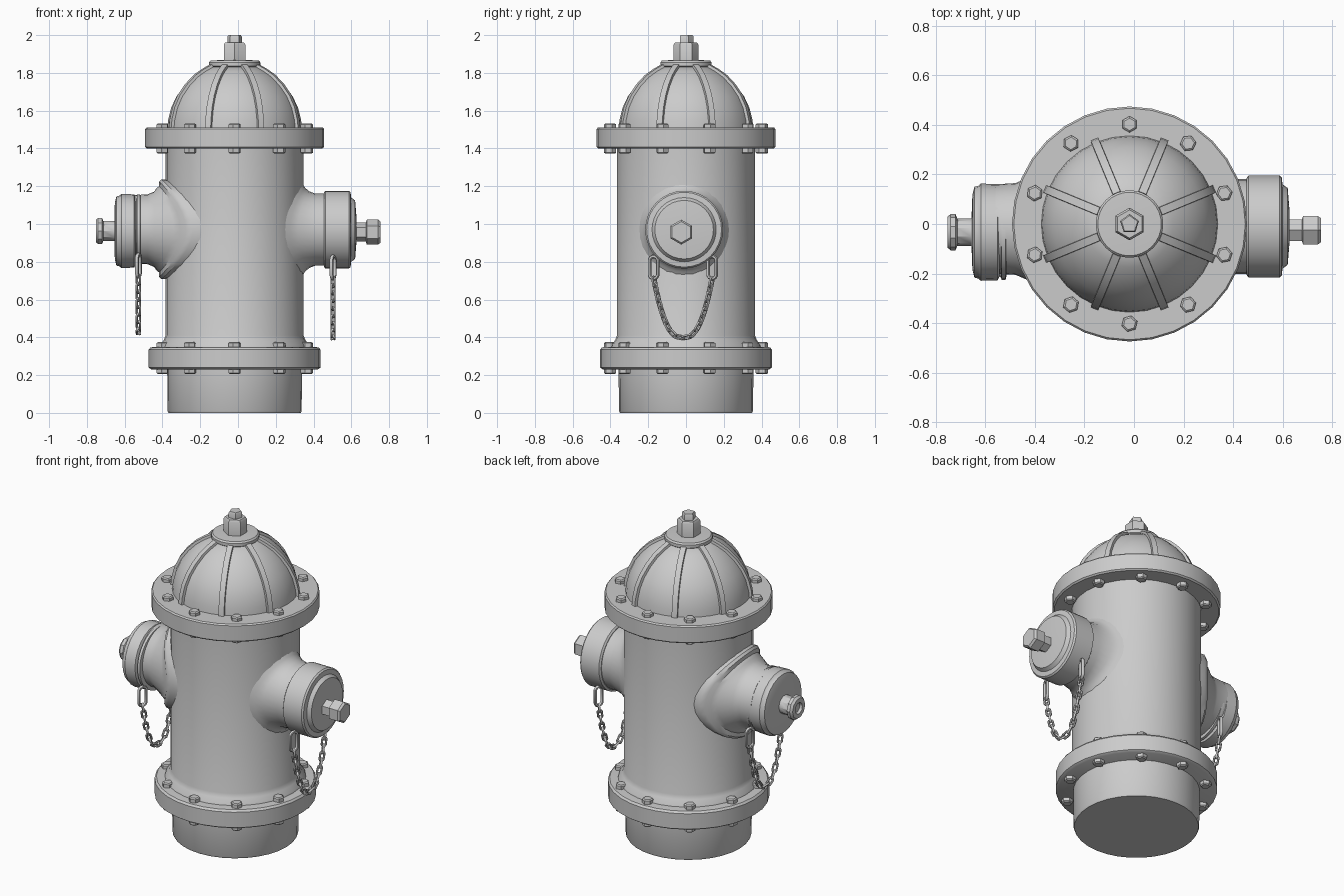
import bpy, bmesh
from math import sin, cos, pi, sqrt, radians, copysign
from mathutils import Vector

if "Cube" in bpy.data.objects:
    bpy.data.objects.remove(bpy.data.objects["Cube"])

CX = -0.018          # barrel axis
R = 0.365            # barrel radius
Z = Vector((0, 0, 1))
AXIS = Vector((CX, 0, 0))


def add_rings(bm, rings, loop=False):
    """Skin a list of vertex rings with quads, capping the ends unless looped."""
    vs = [[bm.verts.new(p) for p in r] for r in rings]
    n = len(vs[0])
    pairs = list(zip(vs, vs[1:])) + ([(vs[-1], vs[0])] if loop else [])
    for a, b in pairs:
        for i in range(n):
            j = (i + 1) % n
            bm.faces.new((a[i], a[j], b[j], b[i]))
    if not loop:
        bm.faces.new(vs[0])
        bm.faces.new(vs[-1])


def finish(name, bm, angle=35):
    bmesh.ops.recalc_face_normals(bm, faces=bm.faces)
    me = bpy.data.meshes.new(name)
    bm.to_mesh(me)
    bm.free()
    ob = bpy.data.objects.new(name, me)
    bpy.context.collection.objects.link(ob)
    bpy.ops.object.select_all(action='DESELECT')
    ob.select_set(True)
    bpy.context.view_layer.objects.active = ob
    bpy.ops.object.shade_smooth_by_angle(angle=radians(angle))
    return ob


def turned(profile, n, origin, axis, phase=0.0):
    """Rings for a lathe shape; profile is (radius, distance along axis)."""
    u = Vector((0, 1, 0))
    v = axis.cross(u)
    return [[origin + axis * h + (u * cos(2 * pi * i / n + phase) + v * sin(2 * pi * i / n + phase)) * r
             for i in range(n)] for r, h in profile]


def lathe(name, profile, n=32, origin=AXIS, axis=Z, phase=0.0):
    bm = bmesh.new()
    add_rings(bm, turned(profile, n, origin, axis, phase))
    return finish(name, bm)


# Main column
lathe("base", [(.35, 0), (.355, .01), (.357, .25)])
lathe("bottom_flange", [(.44, .23), (.455, .24), (.455, .335), (.445, .347), (.40, .35)])
lathe("barrel", [(.40, .34), (.395, .36), (.375, .385), (R, .41), (R, 1.42)])
lathe("top_flange", [(.465, 1.40), (.474, 1.408), (.474, 1.502), (.467, 1.51)])
dome = [(.357, 1.50), (.352, 1.55), (.336, 1.615), (.308, 1.675), (.268, 1.73),
        (.22, 1.778), (.175, 1.808), (.13, 1.832)]
lathe("bonnet", dome)
lathe("bonnet_disc", [(.12, 1.825), (.136, 1.837), (.136, 1.856), (.128, 1.865), (.075, 1.868)])
lathe("operating_nut_base", [(.066, 1.86), (.066, 1.95), (.057, 1.962)], 6)
lathe("operating_nut_tip", [(.04, 1.95), (.04, 1.992), (.034, 2.0)], 5)

# Eight ribs running down the bonnet
bm = bmesh.new()
for k in range(8):
    a = radians(22.5 + 45 * k)
    out, side = Vector((cos(a), sin(a), 0)), Vector((-sin(a), cos(a), 0))
    rings = []
    for i, (r, z) in enumerate(dome):
        p, q = dome[max(i - 1, 0)], dome[min(i + 1, len(dome) - 1)]
        nrm = (out * (q[1] - p[1]) + Z * (p[0] - q[0])).normalized()
        c = AXIS + out * r + Z * z
        rings.append([c - side * .019 - nrm * .02, c - side * .016 + nrm * .014,
                      c + side * .016 + nrm * .014, c + side * .019 - nrm * .02])
    add_rings(bm, rings)
finish("bonnet_ribs", bm)

# Hex bolts through both flanges
for name, lo, hi in (("bottom_bolts", .205, .375), ("top_bolts", 1.372, 1.533)):
    bm = bmesh.new()
    for k in range(10):
        a = radians(90 + 36 * k)
        o = AXIS + Vector((cos(a), sin(a), 0)) * .402
        add_rings(bm, turned([(.025, lo), (.033, lo + .006), (.033, hi - .006), (.025, hi)], 6, o, Z, k))
    finish(name, bm)


def neck(name, sx, yc, zc, rows, wide=1.0, n=32):
    """Outlet tube; 'wrap' rows follow the barrel, 'flat' rows are plain circles."""
    bm = bmesh.new()
    rings = []
    for kind, r, d in rows:
        ring = []
        for i in range(n):
            a = 2 * pi * i / n
            y = yc + r * cos(a) * (wide if kind == "wrap" else 1)
            x = sqrt((R + d) ** 2 - y * y) if kind == "wrap" else d
            ring.append((CX + sx * x, y, zc + r * sin(a)))
        rings.append(ring)
    add_rings(bm, rings)
    return finish(name, bm)


# Right outlet: smooth fillet into the barrel, big round cap and nut
XP, XN = Vector((1, 0, 0)), Vector((-1, 0, 0))
o = Vector((CX, -.01, .97))
neck("right_neck", 1, -.01, .97, [("wrap", .25, -.008), ("wrap", .222, .008), ("wrap", .203, .03),
                                  ("flat", .191, .425), ("flat", .191, .50)])
lathe("right_cap", [(.195, .472), (.206, .48), (.206, .605), (.198, .614), (.17, .617),
                    (.155, .638), (.07, .645)], 32, o, XP)
o = Vector((CX, -.025, .957))
lathe("right_cap_nut", [(.05, .62), (.05, .695), (.066, .70), (.066, .76), (.056, .772)], 6, o, XP, pi / 6)

# Left outlet: saddle collar, neck, chain ring, cap and nut
o = Vector((CX, -.033, .963))
neck("left_saddle", -1, -.02, .972, [("wrap", .262, -.02), ("wrap", .264, .024), ("wrap", .252, .036),
                                     ("wrap", .228, .036), ("wrap", .215, .052), ("flat", .20, .425),
                                     ("flat", .185, .46), ("flat", .18, .54)], 1.14)
lathe("left_chain_ring", [(.18, .497), (.192, .50), (.192, .516), (.18, .519)], 32, o, XN)
lathe("left_cap", [(.18, .525), (.194, .532), (.196, .60), (.187, .61), (.183, .626),
                   (.15, .634), (.07, .637)], 24, o, XN)
lathe("left_cap_nut", [(.062, .62), (.056, .64), (.056, .695), (.073, .702), (.073, .722), (.062, .735),
                       (.035, .735), (.03, .72)], 10, o, XN)


def add_link(bm, c, u, v, half, rad, t):
    """Stadium-shaped chain link: long axis u, width axis v."""
    w = u.cross(v)
    rings = []
    for i in range(12):
        a = 2 * pi * (i + .5) / 12
        d = u * cos(a) + v * sin(a)
        m = c + u * copysign(half, cos(a)) + d * rad
        rings.append([m + d * t * cos(b * pi / 3) + w * t * sin(b * pi / 3) for b in range(6)])
    add_rings(bm, rings, loop=True)


def chain(name, x, yc, top, bottom, half_w=.155, pitch=.042):
    bm = bmesh.new()
    # Hanging U path walked at an even pitch
    pts = []
    for i in range(401):
        s = i / 200 - 1
        pts.append(Vector((x, yc + half_w * s, bottom + (top - bottom) * abs(s) ** 2.6)))
    total = sum((b - a).length for a, b in zip(pts, pts[1:]))
    count = round(total / pitch)
    step, walked, k = total / count, 0.0, 0
    for a, b in zip(pts, pts[1:]):
        walked += (b - a).length
        if k < count and walked >= (k + .5) * step:
            u = (b - a).normalized()
            p = XP.cross(u)
            v = (XP + p if k % 2 else XP - p).normalized()
            add_link(bm, a, u, v, .014, .012, .0065)
            k += 1
    # Large hanger links under the cap
    for sy in (-1, 1):
        add_link(bm, Vector((x, yc + sy * half_w, top + .055)), Z, Vector((.35, .94, 0)).normalized(),
                 .035, .024, .010)
    finish(name, bm, 60)


chain("right_chain", .503, -.016, .715, .40)
chain("left_chain", -.527, -.03, .725, .425)
